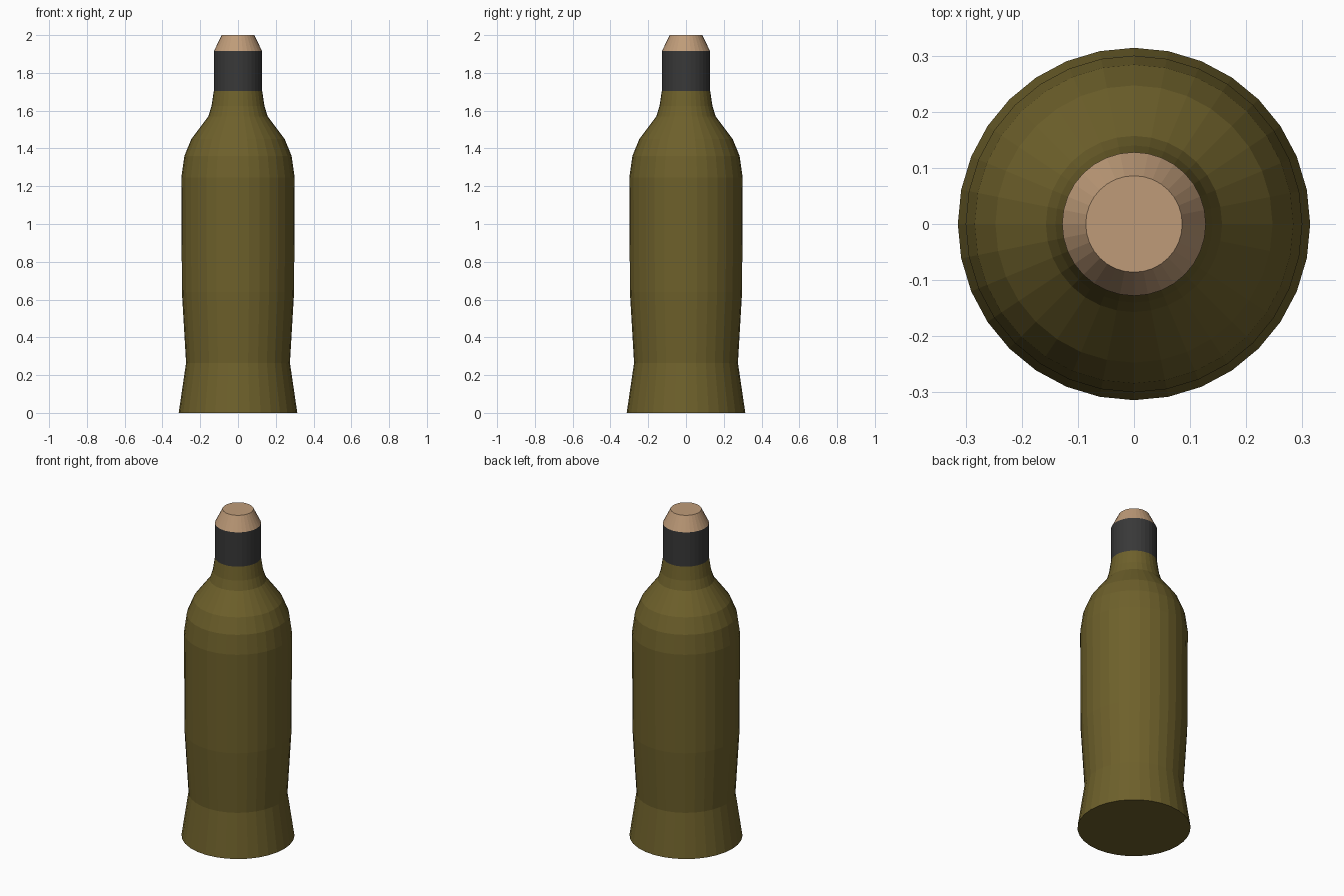
import bpy, bmesh, math

if "Cube" in bpy.data.objects:
    bpy.data.objects.remove(bpy.data.objects["Cube"])

SIDES = 32


def material(name, rgb):
    m = bpy.data.materials.new(name)
    m.diffuse_color = (*rgb, 1.0)
    m.use_nodes = True
    m.node_tree.nodes["Principled BSDF"].inputs["Base Color"].default_value = m.diffuse_color
    return m


def lathe(name, profile, mat):
    """Revolve (radius, height) points about z into a closed, faceted solid."""
    bm = bmesh.new()
    rings = []
    for r, z in profile:
        rings.append([bm.verts.new((r * math.cos(2 * math.pi * i / SIDES),
                                    r * math.sin(2 * math.pi * i / SIDES), z))
                      for i in range(SIDES)])
    for low, high in zip(rings, rings[1:]):
        for i in range(SIDES):
            j = (i + 1) % SIDES
            bm.faces.new((low[i], low[j], high[j], high[i]))
    bm.faces.new(rings[0][::-1])
    bm.faces.new(rings[-1])
    mesh = bpy.data.meshes.new(name)
    bm.to_mesh(mesh)
    bm.free()
    mesh.materials.append(mat)
    obj = bpy.data.objects.new(name, mesh)
    bpy.context.collection.objects.link(obj)
    return obj


olive = material("olive_glass", (0.155, 0.118, 0.024))
dark = material("dark_band", (0.04, 0.04, 0.04))
tan = material("cork_tan", (0.52, 0.33, 0.19))

# Bottle body: flared foot, waist, straight sides, shoulder and neck
lathe("bottle_body", [
    (0.314, 0.0), (0.275, 0.265), (0.297, 0.64), (0.300, 1.245),
    (0.284, 1.36), (0.247, 1.45), (0.157, 1.57), (0.140, 1.625),
    (0.128, 1.705)], olive)

# Dark band around the neck
lathe("neck_band", [(0.128, 1.705), (0.128, 1.915)], dark)

# Tapered stopper
lathe("stopper", [(0.128, 1.915), (0.086, 2.0)], tan)
